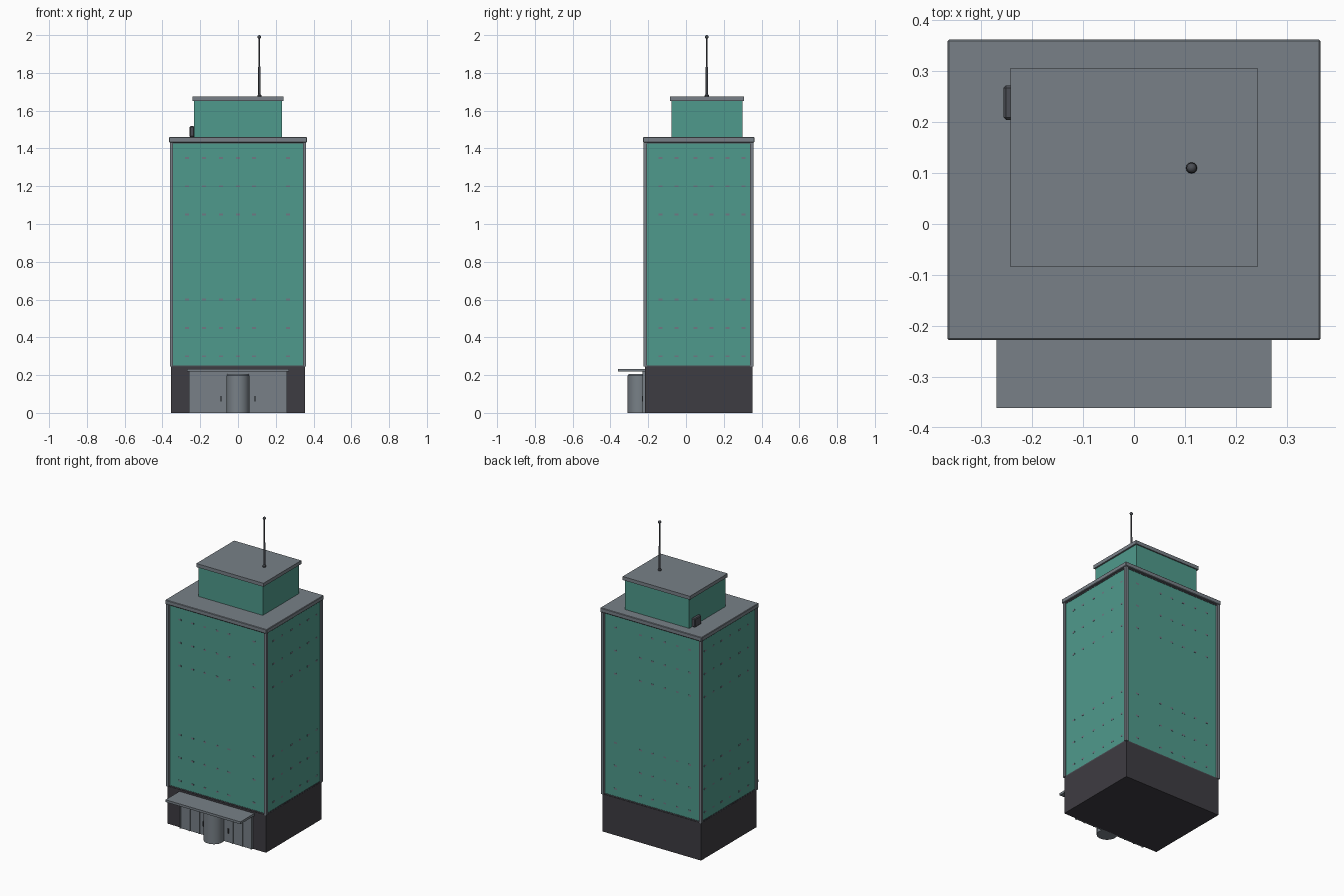
import bpy, bmesh, math
from mathutils import Matrix

if "Cube" in bpy.data.objects:
    bpy.data.objects.remove(bpy.data.objects["Cube"])


def material(name, rgb):
    m = bpy.data.materials.new(name)
    m.diffuse_color = (*rgb, 1)
    m.use_nodes = True
    m.node_tree.nodes["Principled BSDF"].inputs["Base Color"].default_value = m.diffuse_color
    return m


GLASS = material("teal_glass", (0.078, 0.323, 0.262))
CONCRETE = material("grey_concrete", (0.188, 0.216, 0.242))
STONE = material("dark_stone", (0.048, 0.045, 0.054))
METAL = material("dark_metal", (0.07, 0.076, 0.089))
MAUVE = material("mauve_grey", (0.16, 0.19, 0.23))
CY = 0.067   # depth centre of the tower
PY = 0.111   # depth centre of the penthouse


def finish(name, bm, mat):
    me = bpy.data.meshes.new(name)
    bm.to_mesh(me)
    bm.free()
    me.materials.append(mat)
    ob = bpy.data.objects.new(name, me)
    bpy.context.collection.objects.link(ob)
    return ob


def add_box(bm, x0, x1, y0, y1, z0, z1):
    mat = Matrix.Translation(((x0 + x1) / 2, (y0 + y1) / 2, (z0 + z1) / 2))
    bmesh.ops.create_cube(bm, size=1, matrix=mat @ Matrix.Diagonal((x1 - x0, y1 - y0, z1 - z0, 1)))


def boxes(name, dims, mat, bevel=0):
    bm = bmesh.new()
    for d in dims:
        add_box(bm, *d)
    ob = finish(name, bm, mat)
    if bevel:
        mod = ob.modifiers.new("bevel", "BEVEL")
        mod.width = bevel
        mod.segments = 1
    return ob


def slab(name, hx, hy, cy, z0, z1, mat, bevel=0):
    return boxes(name, [(-hx, hx, cy - hy, cy + hy, z0, z1)], mat, bevel)


def lathe(name, profile, x, y, mat, sides=24):
    """Revolve (radius, z) points around a vertical axis."""
    bm = bmesh.new()
    rings = [[bm.verts.new((x + r * math.cos(2 * math.pi * i / sides),
                            y + r * math.sin(2 * math.pi * i / sides), z))
              for i in range(sides)] for r, z in profile]
    for a, b in zip(rings, rings[1:]):
        for i in range(sides):
            j = (i + 1) % sides
            bm.faces.new((a[i], a[j], b[j], b[i]))
    bm.faces.new(rings[0][::-1])
    bm.faces.new(rings[-1])
    ob = finish(name, bm, mat)
    for p in ob.data.polygons:
        p.use_smooth = len(p.vertices) == 4
    ob.data.set_sharp_from_angle(angle=math.radians(35))
    return ob


# Main masses
slab("base", 0.355, 0.285, CY, 0, 0.245, STONE)
slab("tower_glass", 0.352, 0.28, CY, 0.245, 1.432, GLASS)
slab("roof_slab", 0.366, 0.295, CY, 1.432, 1.46, CONCRETE, 0.003)
slab("penthouse", 0.232, 0.187, PY, 1.46, 1.652, GLASS)
slab("penthouse_roof", 0.242, 0.195, PY, 1.652, 1.675, CONCRETE)

# Dark joints at the foot and head of the glass
for name, z in (("lower_joint", 0.245), ("upper_joint", 1.425)):
    slab(name, 0.354, 0.282, CY, z, z + 0.007, METAL)

# Corner posts
posts = []
for sx in (-1, 1):
    for sy in (-1, 1):
        x, y = sx * 0.352, CY + sy * 0.282
        posts.append((x - 0.009, x + 0.009, y - 0.009, y + 0.009, 0.245, 1.432))
boxes("corner_posts", posts, CONCRETE)

# Small facade studs on all four sides
studs = []
for z in (0.3, 0.45, 0.6, 1.05, 1.2, 1.35):
    for x in (-0.27, -0.18, -0.09, 0, 0.085, 0.265):
        for y in (CY - 0.2805, CY + 0.2805):
            studs.append((x - 0.01, x + 0.01, y - 0.0005, y + 0.0005, z - 0.005, z + 0.005))
    for y in (-0.135, -0.05, 0.05, 0.135, 0.22, 0.305):
        for x in (-0.3525, 0.3525):
            studs.append((x - 0.0005, x + 0.0005, y - 0.01, y + 0.01, z - 0.005, z + 0.005))
boxes("facade_studs", studs, MAUVE)

# Entrance: canopy, glazed wall, mullions and revolving door
boxes("canopy", [(-0.27, 0.27, -0.361, -0.215, 0.218, 0.233)], CONCRETE)
boxes("entrance_wall", [(-0.26, 0.26, -0.226, -0.21, 0, 0.218)], CONCRETE)
boxes("entrance_mullions", [(x - 0.004, x + 0.004, -0.231, -0.22, 0, 0.218)
                            for x in (-0.256, -0.19, -0.12, 0.12, 0.19, 0.256)], CONCRETE)
lathe("revolving_door", [(0.061, 0), (0.061, 0.197), (0.054, 0.206)], 0, -0.248, CONCRETE, 32)
boxes("door_handles", [(x - 0.003, x + 0.003, -0.234, -0.225, 0.06, 0.09)
                       for x in (-0.09, 0.09)], METAL)

# Air unit on the penthouse's left wall
boxes("air_unit", [(-0.256, -0.23, 0.204, 0.272, 1.46, 1.518)], METAL, 0.005)

# Antenna with foot and ball tip
tip = [(0.01 * math.sin(a), 1.99 - 0.01 * math.cos(a))
       for a in (math.radians(d) for d in (35, 60, 90, 120, 150, 175))]
lathe("antenna", [(0.011, 1.673), (0.011, 1.681), (0.006, 1.687), (0.006, 1.83),
                  (0.004, 1.835), (0.004, 1.98)] + tip, 0.113, 0.11, METAL, 12)
